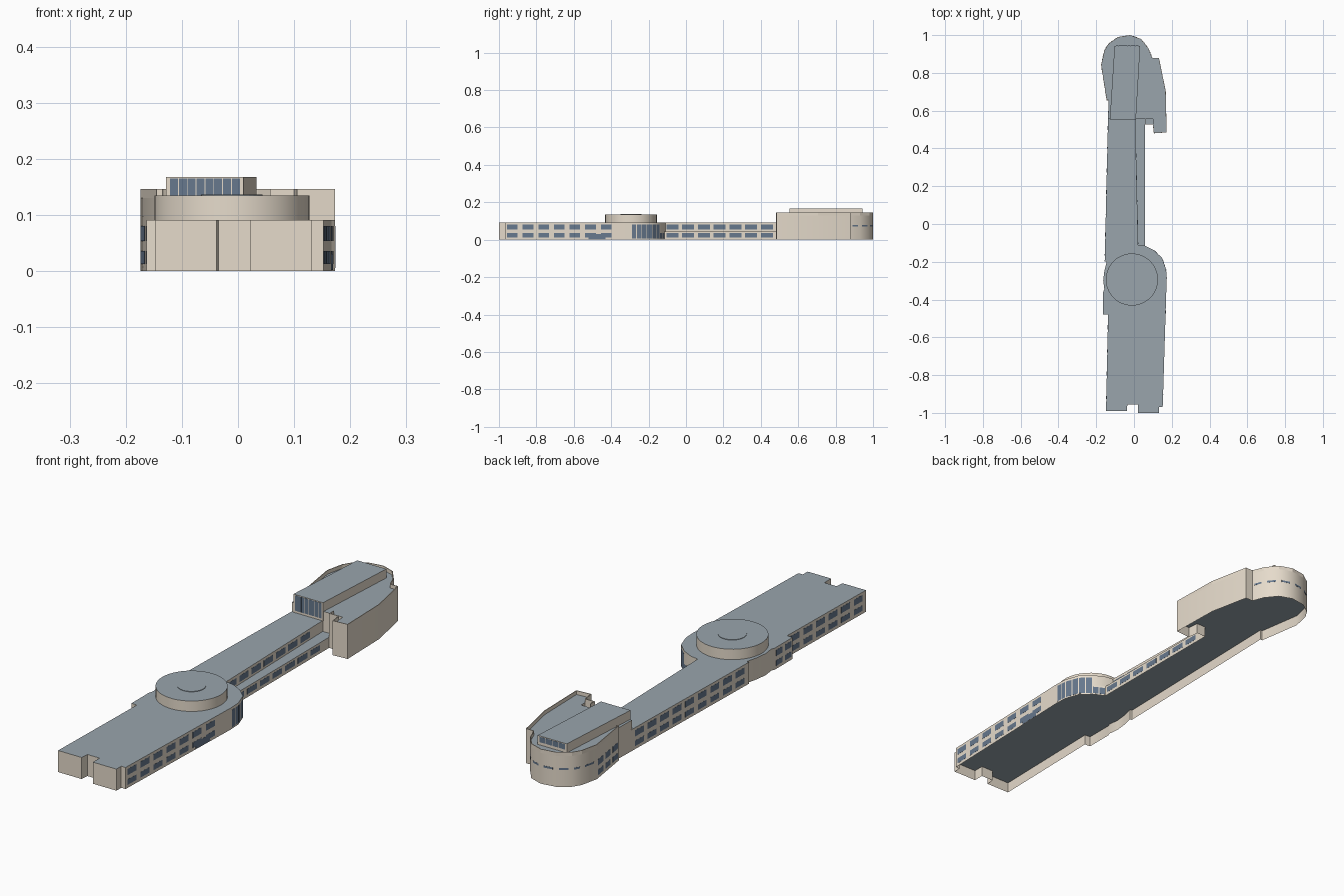
import bpy
import bmesh
import math
from mathutils import Vector

cube = bpy.data.objects.get("Cube")
if cube:
    bpy.data.objects.remove(cube, do_unlink=True)


def material(name, rgb):
    m = bpy.data.materials.new(name)
    m.use_nodes = True
    m.diffuse_color = (*rgb, 1)
    m.node_tree.nodes["Principled BSDF"].inputs["Base Color"].default_value = (*rgb, 1)
    return m


STONE = material("warm stone", (0.79, 0.71, 0.60))
ROOF = material("slate grey roof", (0.32, 0.375, 0.415))
GLASS = material("blue glass", (0.135, 0.19, 0.27))


def build(name, prisms, mats):
    """One object from upright prisms (outline, bottom, top, caps); level faces use the second material."""
    bm = bmesh.new()
    for outline, z0, z1, *caps in prisms:
        caps = caps[0] if caps else "bottom and top"
        low = [bm.verts.new((x, y, z0)) for x, y in outline]
        high = [bm.verts.new((x, y, z1)) for x, y in outline]
        if "bottom" in caps:
            bm.faces.new(low[::-1])
        if "top" in caps:
            bm.faces.new(high)
        for i in range(len(low)):
            j = (i + 1) % len(low)
            bm.faces.new((low[i], low[j], high[j], high[i]))
    bmesh.ops.remove_doubles(bm, verts=bm.verts, dist=0.0001)
    bm.normal_update()
    if len(mats) > 1:
        for f in bm.faces:
            f.material_index = int(abs(f.normal.z) > 0.5)
    mesh = bpy.data.meshes.new(name)
    bm.to_mesh(mesh)
    bm.free()
    for m in mats:
        mesh.materials.append(m)
    ob = bpy.data.objects.new(name, mesh)
    bpy.context.collection.objects.link(ob)
    return ob


def strip(p, q, inner, outer):
    """Thin plan rectangle along a wall line; outward is to the right of p to q."""
    p, q = Vector(p), Vector(q)
    d = (q - p).normalized()
    n = Vector((d.y, -d.x))
    return [tuple(v) for v in (p + n * outer, q + n * outer, q - n * inner, p - n * inner)]


def panes(p, q, count, fill, *rows):
    """Evenly spaced window plates along a wall line, one set per (bottom, top) row."""
    p, q = Vector(p), Vector(q)
    out = []
    for i in range(count):
        a = p.lerp(q, (i + 0.5 - fill / 2) / count)
        b = p.lerp(q, (i + 0.5 + fill / 2) / count)
        out += [(strip(a, b, -0.0003, 0.0008), z0, z1) for z0, z1 in rows]
    return out


def along(p, q, y):
    return Vector(p).lerp(Vector(q), (y - p[1]) / (q[1] - p[1]))


def circle(cx, cy, r, n):
    return [(cx + r * math.cos(math.tau * i / n), cy + r * math.sin(math.tau * i / n)) for i in range(n)]


def smooth(ob):
    bpy.ops.object.select_all(action="DESELECT")
    ob.select_set(True)
    bpy.context.view_layer.objects.active = ob
    bpy.ops.object.shade_smooth_by_angle(angle=math.radians(35))


STOREY, EAVES, HALL_ROOF, WALL_TOP = 0.045, 0.091, 0.13, 0.146
LOWER, UPPER = (0.013, 0.036), (0.054, 0.08)

# Plan lines, counter-clockwise from the front left corner
front = [(-0.148, -0.99), (-0.038, -0.99), (-0.035, -0.955), (0.022, -0.955),
         (0.022, -1.0), (0.132, -1.0), (0.132, -0.968), (0.152, -0.968)]
curve = [(0.173, -0.29), (0.17, -0.24), (0.149, -0.18), (0.107, -0.14), (0.057, -0.115)]
link = [(0.022, -0.11), (0.007, 0.556)]
porch = [(0.057, 0.556), (0.057, 0.527), (0.1, 0.527)]
east = [(0.105, 0.48), (0.173, 0.485), (0.168, 0.705), (0.132, 0.88), (0.097, 0.88)]
apse = [(0.077, 0.93), (0.037, 0.98), (-0.02, 1.0), (-0.085, 0.99),
        (-0.135, 0.955), (-0.157, 0.92), (-0.174, 0.843)]
west = [(-0.145, 0.655), (-0.135, 0.655), (-0.155, -0.198)]
bay = [(-0.145, -0.2), (-0.157, -0.25), (-0.163, -0.3), (-0.157, -0.345),
       (-0.163, -0.36), (-0.163, -0.478), (-0.137, -0.48)]

# Shell of two storeys, open below; the lower one's top is the middle floor and the
# corridor roof where the upper one steps back along the link
rear = east + apse + west + bay
smooth(build("main_shell", [
    (front + curve + porch[1:] + rear, 0, STOREY, "top"),
    (front + curve + link + porch + rear, STOREY, EAVES, "top")], [STONE, ROOF]))

# Rotunda drum with a small raised centre
cx, cy = -0.011, -0.294
smooth(build("rotunda", [(circle(cx, cy, 0.138, 48), EAVES, 0.135, "top")], [STONE, ROOF]))
build("rotunda_centre", [(circle(cx, cy, 0.055, 32), 0.135, 0.137)], [ROOF])

# Rear hall above the eaves, with a thin raised wall around its roof and porch
ring = east + apse + west[:2]
smooth(build("rear_hall", [
    ([link[1], (0.1, 0.556)] + ring + [(-0.137, 0.556)], EAVES, HALL_ROOF, "top")], [STONE, ROOF]))
yard = porch + east[:1]
build("hall_parapet",
      [(strip(p, q, 0.003, 0), HALL_ROOF, WALL_TOP) for p, q in zip(ring, ring[1:])]
      + [(strip(p, q, 0.003, 0), EAVES, WALL_TOP) for p, q in zip(yard, yard[1:])], [STONE])

# Penthouse
pent = [(-0.128, 0.553), (0.01, 0.553), (0.033, 0.943), (-0.103, 0.943)]
build("penthouse", [(pent, EAVES, 0.168, "top")], [STONE, ROOF])
build("penthouse_windows",
      panes((-0.122, 0.553), (0.004, 0.553), 8, 0.9, (0.1, 0.165))
      + panes((0.025, 0.943), (-0.096, 0.943), 8, 0.9, (0.142, 0.165)), [GLASS])

# East side windows
wing = (front[-1], curve[0])
east_windows = panes(along(*wing, -0.97), along(*wing, -0.385), 7, 0.68, LOWER, UPPER)
east_windows += panes(along(*wing, -0.52), along(*wing, -0.43), 1, 1, (0.002, 0.03))
east_windows += panes(along(*link, -0.115), along(*link, 0.475), 7, 0.76, UPPER)
east_windows += panes((0.057, -0.115), (0.057, 0.475), 7, 0.76, LOWER)
build("east_windows", east_windows, [GLASS])

# Tall glazing on the curved corner
corner = []
for p, q in list(zip(curve, curve[1:]))[:3]:
    corner += panes(p, q, 2, 0.85, (0.006, 0.08))
corner += panes(curve[3], curve[4], 2, 0.85, (0.006, 0.036))
build("corner_windows", corner, [GLASS])

# West side windows
side, fore = (west[1], west[2]), (bay[-1], front[0])
west_windows = panes(along(*side, 0.55), along(*side, -0.18), 9, 0.7, LOWER, UPPER)
west_windows += panes(bay[4], bay[5], 2, 0.7, LOWER, UPPER)
west_windows += panes(along(*fore, -0.49), along(*fore, -0.98), 6, 0.7, LOWER, UPPER)
west_windows += panes(apse[-1], west[0], 3, 0.7, LOWER, UPPER)
build("west_windows", west_windows, [GLASS])

# Slit windows around the rounded end
slits = []
round_end = east[-1:] + apse
for p, q in zip(round_end, round_end[1:]):
    slits += panes(p, q, 1, 0.6, (0.071, 0.079))
build("apse_windows", slits, [GLASS])
